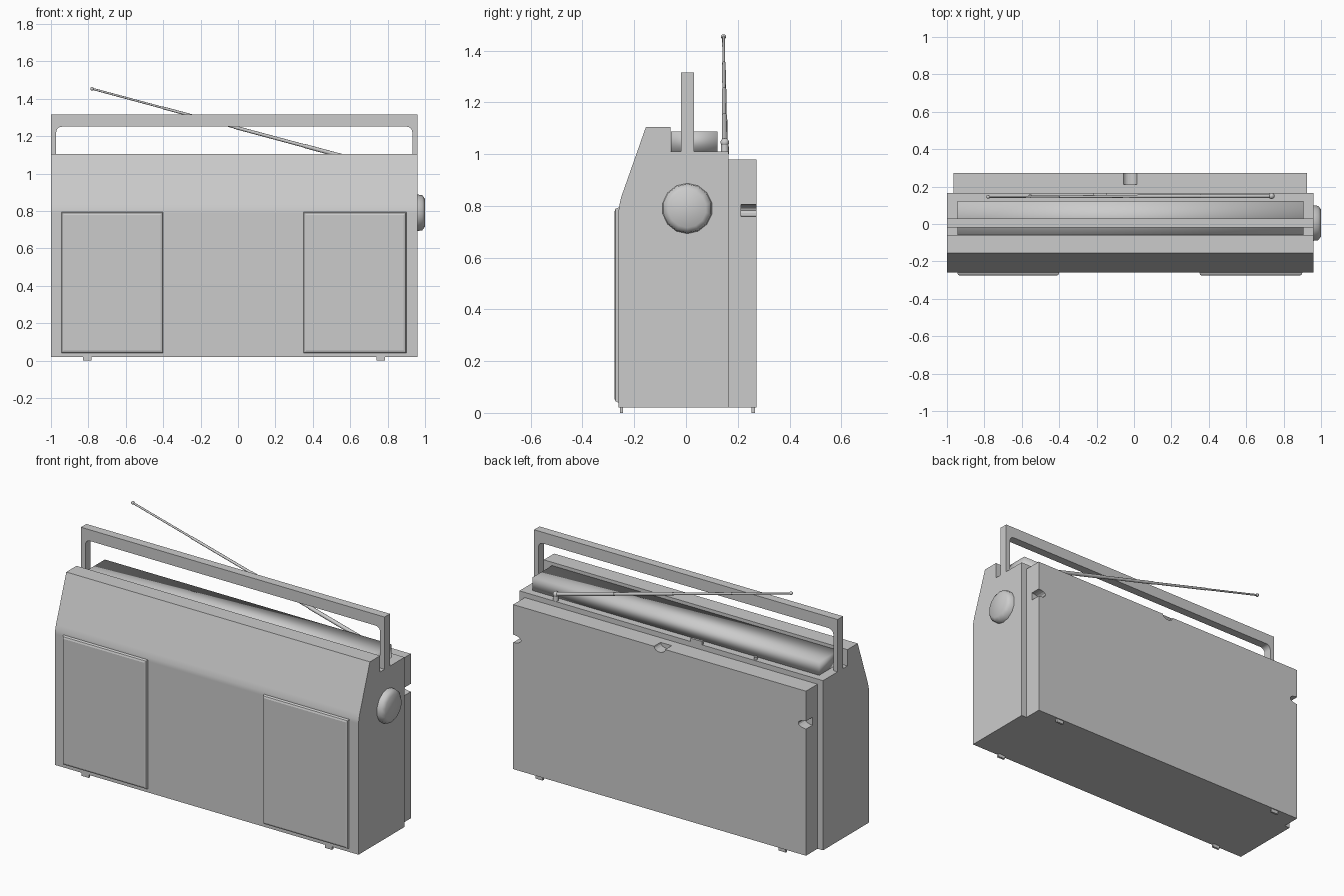
import bpy, bmesh, math
from mathutils import Vector

cube = bpy.data.objects.get("Cube")
if cube:
    bpy.data.objects.remove(cube, do_unlink=True)

grey = bpy.data.materials.new("light_grey")
grey.use_nodes = True
grey.diffuse_color = (0.6, 0.6, 0.6, 1)
grey.node_tree.nodes["Principled BSDF"].inputs["Base Color"].default_value = (0.6, 0.6, 0.6, 1)


def finish(name, bm, smooth=None):
    bmesh.ops.recalc_face_normals(bm, faces=bm.faces)
    mesh = bpy.data.meshes.new(name)
    bm.to_mesh(mesh)
    bm.free()
    obj = bpy.data.objects.new(name, mesh)
    bpy.context.collection.objects.link(obj)
    mesh.materials.append(grey)
    bpy.ops.object.select_all(action='DESELECT')
    obj.select_set(True)
    bpy.context.view_layer.objects.active = obj
    if smooth:
        bpy.ops.object.shade_smooth_by_angle(angle=math.radians(smooth))
    return obj


def extrude(name, points, offset, smooth=None):
    bm = bmesh.new()
    face = bm.faces.new([bm.verts.new(p) for p in points])
    new = bmesh.ops.extrude_face_region(bm, geom=[face])["geom"]
    bmesh.ops.translate(bm, vec=offset, verts=[v for v in new if isinstance(v, bmesh.types.BMVert)])
    return finish(name, bm, smooth)


def box(name, x, y, z, smooth=None):
    corners = [(x[0], y[0], z[0]), (x[1], y[0], z[0]), (x[1], y[0], z[1]), (x[0], y[0], z[1])]
    return extrude(name, corners, (0, y[1] - y[0], 0), smooth)


def rod(name, start, end, r1, r2, sides=10, smooth=60):
    a, b = Vector(start), Vector(end)
    bm = bmesh.new()
    bmesh.ops.create_cone(bm, cap_ends=True, segments=sides, radius1=r1, radius2=r2, depth=(b - a).length)
    rot = (b - a).to_track_quat('Z', 'Y').to_matrix()
    bmesh.ops.rotate(bm, verts=bm.verts, matrix=rot)
    bmesh.ops.translate(bm, verts=bm.verts, vec=(a + b) / 2)
    return finish(name, bm, smooth)


def ball(name, centre, radius):
    bm = bmesh.new()
    bmesh.ops.create_uvsphere(bm, u_segments=10, v_segments=6, radius=radius)
    bmesh.ops.translate(bm, verts=bm.verts, vec=centre)
    return finish(name, bm, 180)


# Main case with sloped upper front and a step for the top tray
profile = [(-.26, .02), (-.26, .785), (-.257, .806), (-.25, .835), (-.155, 1.105), (-.06, 1.105),
           (-.06, 1.01), (.165, 1.01), (.165, .02)]
case = extrude("main_case", [(-1, y, z) for y, z in profile], (1.96, 0, 0), 30)
weighted = case.modifiers.new("weighted_normals", 'WEIGHTED_NORMAL')
weighted.keep_sharp = True

# Back cover with finger notches in the sides and top
back = box("back_cover", (-.965, .925), (.165, .272), (.02, .98))
for x, z, sx, sz in [(-.965, .782, .05, .023), (.925, .782, .05, .023), (-.02, .98, .036, .025)]:
    ring = [(x + sx * math.cos(i * math.pi / 8), .212, z + sz * math.sin(i * math.pi / 8)) for i in range(16)]
    cutter = extrude("notch_cutter", ring, (0, .1, 0))
    cut = back.modifiers.new("notch", 'BOOLEAN')
    cut.operation, cut.solver, cut.object = 'DIFFERENCE', 'EXACT', cutter
    bpy.context.view_layer.objects.active = back
    bpy.ops.object.modifier_apply(modifier=cut.name)
    bpy.data.objects.remove(cutter, do_unlink=True)

# Softly shaded bar lying in the top tray
box("top_bar", (-.945, .905), (-.058, .122), (1.01, 1.087), 180)

# Raised speaker panels with chamfered rims
for name, x0, x1 in [("right_speaker", -.945, -.4), ("left_speaker", .35, .9)]:
    panel = box(name, (x0, x1), (-.276, -.255), (.04, .793))
    bm = bmesh.new()
    bm.from_mesh(panel.data)
    front = [e for e in bm.edges if all(v.co.y < -.27 for v in e.verts)]
    bmesh.ops.bevel(bm, geom=front, offset=.014, segments=2, affect='EDGES', profile=.5)
    bm.to_mesh(panel.data)
    bm.free()

# Carrying handle: outer frame, then inner opening with rounded corners
inner = []
for cx, start in [(-.942, math.pi), (.902, math.pi / 2)]:
    for i in range(6):
        a = start - i * math.pi / 10
        inner.append((cx + .03 * math.cos(a), 1.22 + .03 * math.sin(a)))
outline = [(-1, 1.01), (-1, 1.315), (.96, 1.315), (.96, 1.01), (.932, 1.01)]
outline += inner[::-1] + [(-.972, 1.01)]
extrude("handle", [(x, -.02, z) for x, z in outline], (0, .05, 0), 30)

# Tuning knob on the left side
bm = bmesh.new()
rings = []
for x, r in [(.955, .098), (.985, .094), (1, .074)]:
    rings.append([bm.verts.new((x, .005 + r * math.sin(i * math.tau / 14), .79 + r * math.cos(i * math.tau / 14)))
                  for i in range(14)])
for a, b in zip(rings, rings[1:]):
    for i in range(14):
        bm.faces.new((a[i], a[i - 1], b[i - 1], b[i]))
bm.faces.new(rings[-1])
bm.faces.new(rings[0])
finish("tuning_knob", bm, 80)

# Telescopic antenna in tapering sections, with pivot and tip
base, tip = Vector((.735, .15, 1.045)), Vector((-.78, .145, 1.453))
for i in range(4):
    r = .011 - .0018 * i
    rod("antenna_section", base.lerp(tip, i / 4), base.lerp(tip, (i + 1) / 4), r, r)
ball("antenna_tip", tip, .01)
rod("antenna_pivot", (.735, .15, 1), (.735, .15, 1.04), .016, .014)
ball("antenna_joint", base, .017)

# Antenna rests on the rear ledge
box("antenna_clip", (-.22, -.145), (.152, .166), (1, 1.03))
rod("antenna_stop", (-.555, .15, 1), (-.555, .15, 1.025), .01, .01)

# Feet
for x in (-.807, .763):
    for y in (-.25, .26):
        box("foot", (x - .023, x + .023), (y - .006, y + .006), (0, .025))
